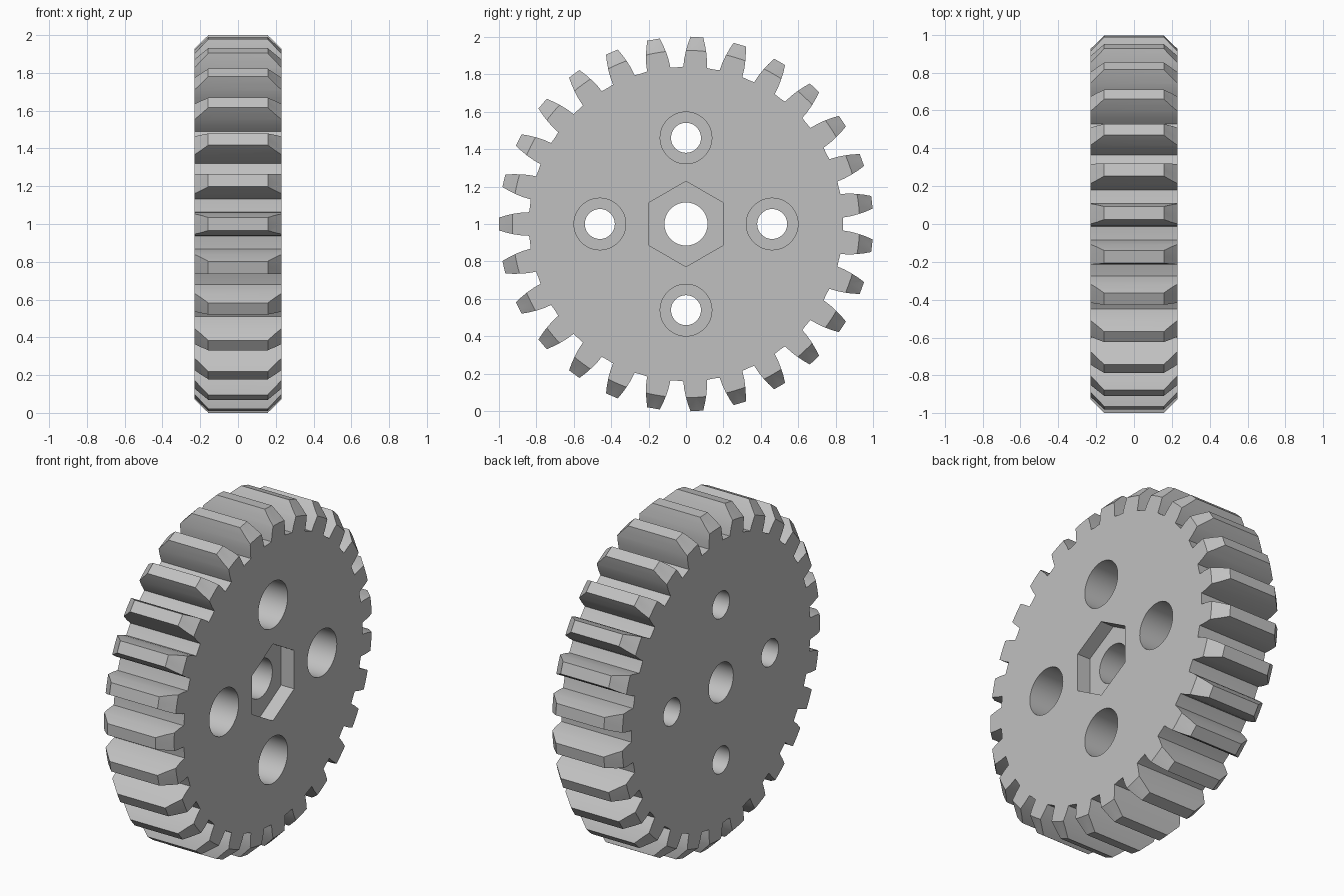
import bpy, bmesh, math
from mathutils import Matrix

TEETH = 27
HALF = 0.23          # half thickness along x
HOLE_RING = 0.46     # distance of the bolt holes from the axle
CENTRE_Z = 1.0

if "Cube" in bpy.data.objects:
    bpy.data.objects.remove(bpy.data.objects["Cube"], do_unlink=True)

grey = bpy.data.materials.new("plain grey")
grey.use_nodes = True
colour = (0.53, 0.53, 0.53, 1)
grey.diffuse_color = colour
grey.node_tree.nodes["Principled BSDF"].inputs["Base Color"].default_value = colour


def add_object(name, bm):
    bmesh.ops.recalc_face_normals(bm, faces=bm.faces)
    mesh = bpy.data.meshes.new(name)
    bm.to_mesh(mesh)
    bm.free()
    obj = bpy.data.objects.new(name, mesh)
    bpy.context.collection.objects.link(obj)
    mesh.materials.append(grey)
    return obj


def loft(name, rings):
    """Join closed rings of points into a capped solid."""
    bm = bmesh.new()
    loops = [[bm.verts.new(p) for p in ring] for ring in rings]
    n = len(loops[0])
    for a, b in zip(loops, loops[1:]):
        for i in range(n):
            j = (i + 1) % n
            bm.faces.new((a[i], a[j], b[j], b[i]))
    bm.faces.new(loops[0])
    bm.faces.new(loops[-1][::-1])
    return add_object(name, bm)


def circle(x, r, sides, y=0, z=0, turn=0):
    step = math.tau / sides
    return [(x, y + r * math.cos(i * step + turn), CENTRE_Z + z + r * math.sin(i * step + turn))
            for i in range(sides)]


def apply_boolean(target, tool, operation):
    mod = target.modifiers.new("cut", 'BOOLEAN')
    mod.operation = operation
    mod.solver = 'EXACT'
    mod.object = tool
    tool.hide_render = True
    bpy.context.view_layer.objects.active = target
    bpy.ops.object.modifier_apply(modifier=mod.name)
    bpy.data.objects.remove(tool, do_unlink=True)


# Toothed outline: (radius, half width) up one flank, mirrored down the other
flank = [(0.84, 0.063), (0.88, 0.061), (0.92, 0.055), (0.96, 0.046), (1.0, 0.034)]
outline = []
for k in range(TEETH):
    middle = math.pi + k * math.tau / TEETH
    side = [(r, -math.asin(w / r)) for r, w in flank]
    for r, a in side + [(r, -a) for r, a in reversed(side)]:
        outline.append((r * math.cos(middle + a), CENTRE_Z + r * math.sin(middle + a)))
    outline.append((0.838 * math.cos(middle + math.pi / TEETH),
                    CENTRE_Z + 0.838 * math.sin(middle + math.pi / TEETH)))

gear = loft("gear_wheel", [[(x, y, z) for y, z in outline] for x in (-HALF, HALF)])

# Bevelled tooth ends, trimmed by a disc with sloping rims
rim = [(-HALF - 0.01, 0.917), (-0.16, 0.997), (-0.15, 1.01),
       (0.15, 1.01), (0.16, 0.997), (HALF + 0.01, 0.917)]
apply_boolean(gear, loft("rim_trim", [circle(x, r, 162) for x, r in rim]), 'INTERSECT')

# Axle bore and hexagonal socket
apply_boolean(gear, loft("axle_bore", [circle(x, 0.115, 64) for x in (-0.4, 0.4)]), 'DIFFERENCE')
apply_boolean(gear, loft("hex_socket", [circle(x, 0.228, 6, turn=math.pi / 2)
                                        for x in (HALF - 0.085, 0.4)]), 'DIFFERENCE')

# Four counterbored bolt holes, wide on the left face
for k in range(4):
    y, z = HOLE_RING * math.cos(k * math.pi / 2), HOLE_RING * math.sin(k * math.pi / 2)
    steps = [(-0.4, 0.08), (-0.04, 0.08), (-0.04, 0.138), (0.4, 0.138)]
    tool = loft("bolt_hole", [circle(x, r, 48, y, z) for x, r in steps])
    apply_boolean(gear, tool, 'DIFFERENCE')

bpy.ops.object.select_all(action='DESELECT')
gear.select_set(True)
bpy.context.view_layer.objects.active = gear
bpy.ops.object.shade_smooth_by_angle(angle=math.radians(25))
